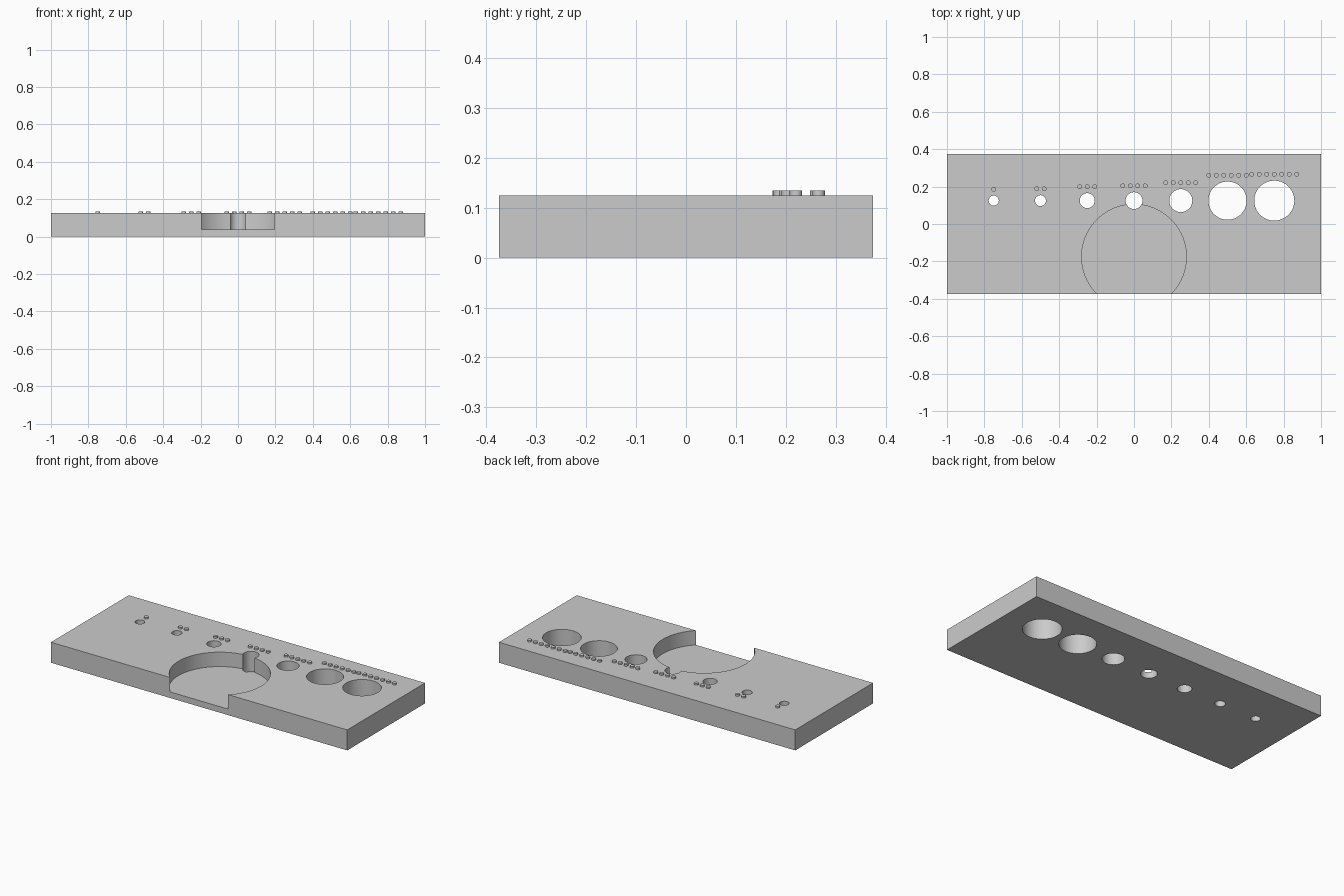
import bpy, bmesh
from mathutils import Matrix

cube = bpy.data.objects.get("Cube")
if cube:
    bpy.data.objects.remove(cube, do_unlink=True)

# Single grey material
grey = bpy.data.materials.new("plain grey")
grey.use_nodes = True
grey.diffuse_color = (0.6, 0.6, 0.6, 1)
grey.node_tree.nodes["Principled BSDF"].inputs["Base Color"].default_value = (0.6, 0.6, 0.6, 1)

LENGTH, WIDTH, THICK = 2.0, 0.75, 0.125
FLOOR = 0.037                       # pocket floor height
HOLE_Y = 0.125
RADII = [0.027, 0.029, 0.04, 0.045, 0.0615, 0.102, 0.107]
DOT_R, DOT_STEP, DOT_TOP = 0.0125, 0.04, 0.135


def add_cylinder(bm, x, y, radius, z0, z1, segments=64):
    bmesh.ops.create_cone(bm, cap_ends=True, segments=segments,
                          radius1=radius, radius2=radius, depth=z1 - z0,
                          matrix=Matrix.Translation((x, y, (z0 + z1) / 2)))


def make_object(name, bm):
    mesh = bpy.data.meshes.new(name)
    bm.to_mesh(mesh)
    bm.free()
    mesh.materials.append(grey)
    obj = bpy.data.objects.new(name, mesh)
    bpy.context.collection.objects.link(obj)
    return obj


def activate(obj):
    bpy.ops.object.select_all(action='DESELECT')
    obj.select_set(True)
    bpy.context.view_layer.objects.active = obj


def cut(obj, cutter):
    cutter.hide_render = True
    mod = obj.modifiers.new("cut", 'BOOLEAN')
    mod.operation = 'DIFFERENCE'
    mod.solver = 'EXACT'
    mod.object = cutter
    activate(obj)
    bpy.ops.object.modifier_apply(modifier=mod.name)
    bpy.data.objects.remove(cutter, do_unlink=True)


# Flat plate
bm = bmesh.new()
bmesh.ops.create_cube(bm, size=1, matrix=Matrix.Translation((0, 0, THICK / 2))
                      @ Matrix.Diagonal((LENGTH, WIDTH, THICK, 1)))
plate = make_object("plate", bm)

# Round pocket, open at the front edge
bm = bmesh.new()
add_cylinder(bm, 0, -0.175, 0.28, FLOOR, 0.3, 128)
cut(plate, make_object("pocket_cutter", bm))

# Row of through holes, growing towards +x
bm = bmesh.new()
for i, r in enumerate(RADII):
    add_cylinder(bm, -0.75 + 0.25 * i, HOLE_Y, r, -0.1, 0.3)
cut(plate, make_object("hole_cutter", bm))

# Raised counting dots behind each hole, one to seven
bm = bmesh.new()
for i, r in enumerate(RADII):
    for k in range(i + 1):
        x = -0.75 + 0.25 * i + (k - i / 2) * DOT_STEP
        add_cylinder(bm, x, HOLE_Y + r + 0.034, DOT_R, THICK - 0.005, DOT_TOP, 24)
dots = make_object("counting_dots", bm)

for obj in (plate, dots):
    activate(obj)
    bpy.ops.object.shade_smooth_by_angle()
